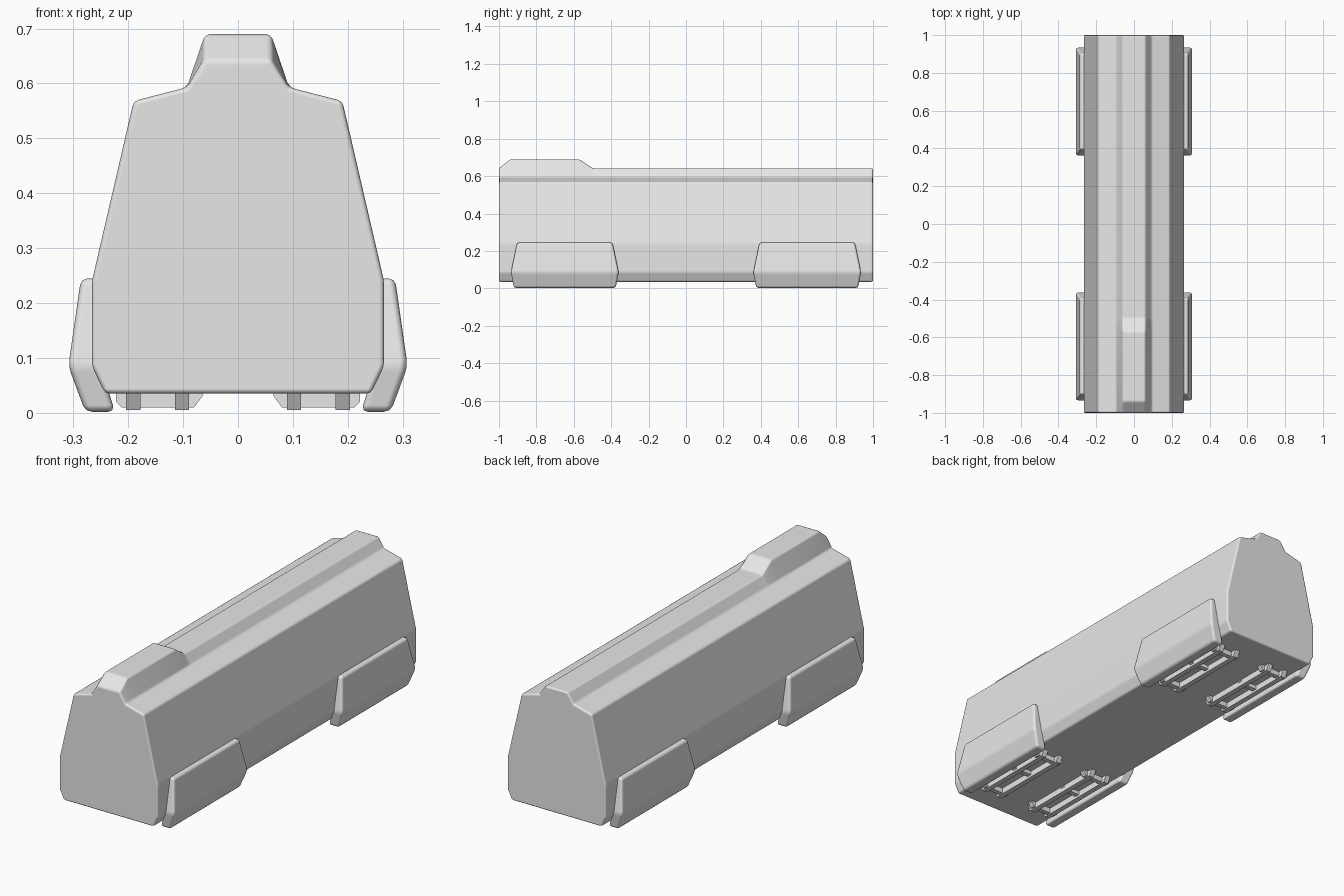
import bpy
import bmesh

cube = bpy.data.objects.get("Cube")
if cube:
    bpy.data.objects.remove(cube, do_unlink=True)

GREY = (0.8, 0.8, 0.8, 1)
shell_grey = bpy.data.materials.new("shell grey")
shell_grey.use_nodes = True
shell_grey.diffuse_color = GREY
shell_grey.node_tree.nodes["Principled BSDF"].inputs["Base Color"].default_value = GREY


def loft(name, rings, bevel=0.0):
    """Join equal closed rings of points into a capped solid."""
    bm = bmesh.new()
    loops = [[bm.verts.new(p) for p in ring] for ring in rings]
    count = len(loops[0])
    for a, b in zip(loops, loops[1:]):
        for i in range(count):
            j = (i + 1) % count
            bm.faces.new((a[i], a[j], b[j], b[i]))
    bm.faces.new(loops[0])
    bm.faces.new(loops[-1])
    bmesh.ops.recalc_face_normals(bm, faces=bm.faces)
    mesh = bpy.data.meshes.new(name)
    bm.to_mesh(mesh)
    bm.free()
    mesh.materials.append(shell_grey)
    obj = bpy.data.objects.new(name, mesh)
    bpy.context.collection.objects.link(obj)
    if bevel:
        mod = obj.modifiers.new("soft edges", "BEVEL")
        mod.width = bevel
        mod.segments = 2
        mod.limit_method = "ANGLE"
        mod.angle_limit = 0.2
        mod.harden_normals = True
        for poly in mesh.polygons:
            poly.use_smooth = True
    return obj


# Body: one cross-section carried along y, its spine raised near the front
HALF = [(0.242, 0.035), (0.266, 0.085), (0.266, 0.24), (0.19, 0.568), (0.093, 0.593)]


def body_ring(y, top_x, top_z):
    half = HALF + [(top_x, top_z)]
    return [(x, y, z) for x, z in half] + [(-x, y, z) for x, z in reversed(half)]


stations = [(-1, 0.06, 0.642), (-0.94, 0.06, 0.69), (-0.57, 0.06, 0.69),
            (-0.5, 0.06, 0.642), (1, 0.06, 0.642)]
loft("body", [body_ring(*s) for s in stations], 0.009)

# Side skirts: (z, outer x, inner x, half length) from top to bottom
LEVELS = [(0.245, 0.286, 0.25, 0.255), (0.085, 0.309, 0.25, 0.288), (0.002, 0.278, 0.224, 0.272)]


def skirt(name, side, yc):
    rings = [[(side * outer, yc - half, z), (side * outer, yc + half, z),
              (side * inner, yc + half, z), (side * inner, yc - half, z)]
             for z, outer, inner, half in LEVELS]
    loft(name, rings, 0.012)


# Runners: long bars with sloping ends
def runner(name, x, yc):
    w = 0.013
    rings = [[(x + s * w, yc - half, z) for s in (-1, 1)] + [(x + s * w, yc + half, z) for s in (1, -1)]
             for z, half in ((0.04, 0.235), (0.005, 0.215))]
    loft(name, rings)


# Cross ties: short plates across the runners, tapered at their ends
def tie(name, side, y, x0, x1, z):
    profile = [(x0, 0.04), (x0, 0.03), (x0 + 0.015, z), (x1 - 0.01, z), (x1, 0.02), (x1, 0.04)]
    loft(name, [[(side * x, yy, zz) for x, zz in profile] for yy in (y - 0.012, y + 0.012)])


for end, yc in (("front", -0.648), ("back", 0.648)):
    for label, side in (("left", 1), ("right", -1)):
        tag = f"{end}_{label}"
        skirt(f"{tag}_skirt", side, yc)
        runner(f"{tag}_outer_runner", side * 0.191, yc)
        runner(f"{tag}_inner_runner", side * 0.102, yc)
        for n, dy in enumerate((-0.19, 0.19)):
            tie(f"{tag}_tie_{n + 1}", side, yc + dy, 0.065, 0.222, 0.01)
        tie(f"{tag}_middle_tie", side, yc + 0.02, 0.085, 0.215, 0.016)
